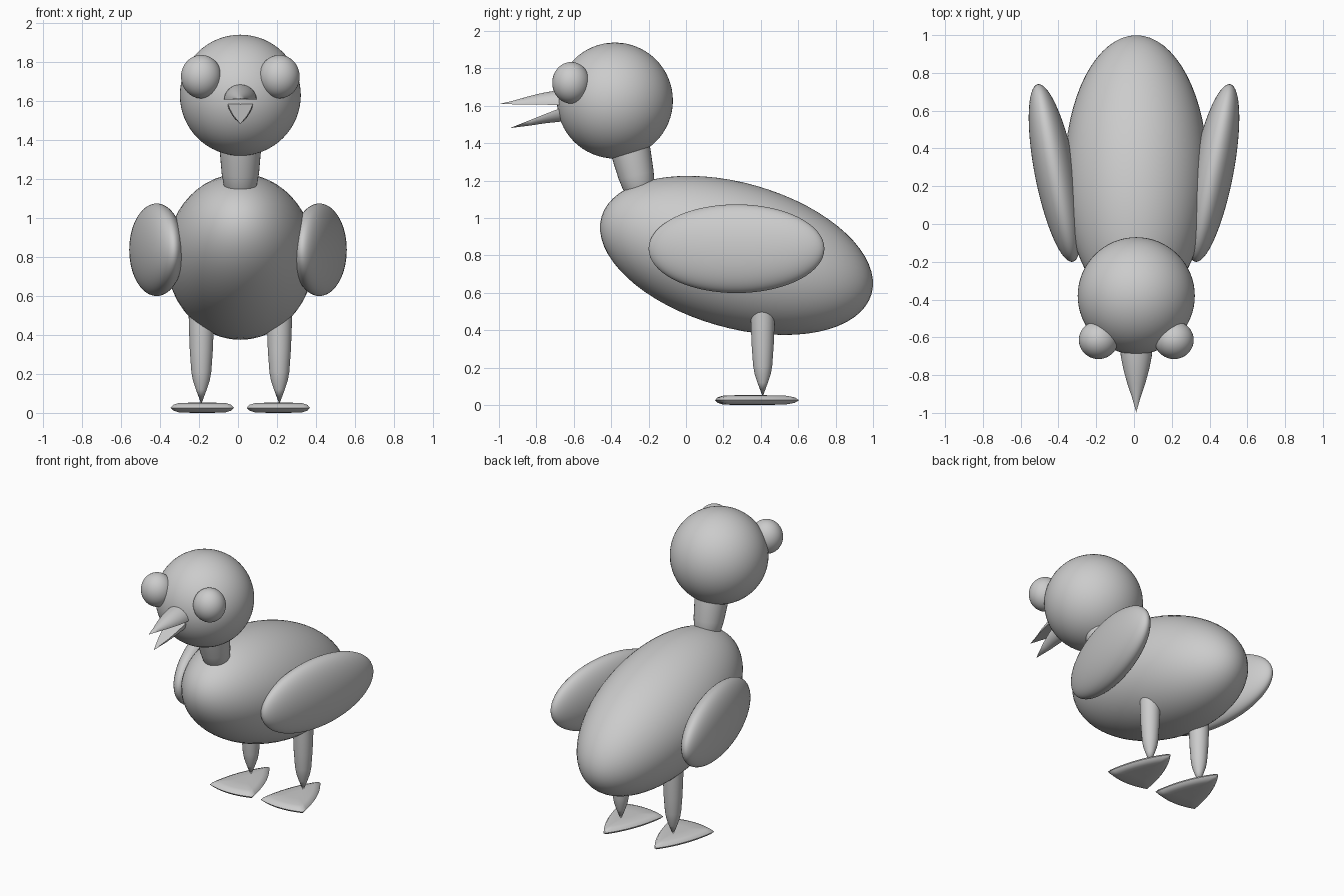
import bpy, bmesh, math
from mathutils import Vector

if "Cube" in bpy.data.objects:
    bpy.data.objects.remove(bpy.data.objects["Cube"])

CX = 0.012  # centre line of head, body and legs


def ellipsoid(name, loc, radii, rot=(0, 0, 0)):
    bpy.ops.mesh.primitive_uv_sphere_add(segments=64, ring_count=32, location=loc, rotation=rot)
    ob = bpy.context.object
    ob.name = name
    ob.scale = radii
    bpy.ops.object.shade_smooth()
    return ob


def loft(name, rings, angle=40):
    """Skin a list of equal-length closed rings and cap both ends."""
    bm = bmesh.new()
    loops = [[bm.verts.new(p) for p in ring] for ring in rings]
    n = len(loops[0])
    for a, b in zip(loops, loops[1:]):
        for i in range(n):
            j = (i + 1) % n
            bm.faces.new((a[i], a[j], b[j], b[i]))
    bm.faces.new(loops[0][::-1])
    bm.faces.new(loops[-1])
    bmesh.ops.remove_doubles(bm, verts=bm.verts, dist=0.0001)
    bmesh.ops.recalc_face_normals(bm, faces=bm.faces)
    me = bpy.data.meshes.new(name)
    bm.to_mesh(me)
    bm.free()
    ob = bpy.data.objects.new(name, me)
    bpy.context.collection.objects.link(ob)
    bpy.ops.object.select_all(action='DESELECT')
    bpy.context.view_layer.objects.active = ob
    ob.select_set(True)
    bpy.ops.object.shade_smooth_by_angle(angle=math.radians(angle))
    return ob


def turned(name, start, direction, profile, n=32):
    """Round tapered limb: profile is (distance along axis, radius)."""
    q = Vector((0, 0, 1)).rotation_difference(Vector(direction))
    rings = [[Vector(start) + q @ Vector((r * math.cos(k * math.tau / n),
                                          r * math.sin(k * math.tau / n), d))
              for k in range(n)] for d, r in profile]
    return loft(name, rings)


def beak(name, sections, up):
    """Half cone: sections are (y, z of flat side, half width, height)."""
    n = 16
    rings = [[(CX + w * math.cos(math.pi * k / n), y, z + up * h * math.sin(math.pi * k / n))
              for k in range(n + 1)] for y, z, w, h in sections]
    return loft(name, rings)


def foot(name, x, y):
    """Flat triangular web with bulging edges, heel at the back."""
    corners = [Vector((0, 0.194)), Vector((-0.162, -0.225)), Vector((0.162, -0.225))]
    mid = sum(corners, Vector((0, 0))) / 3
    outline = []
    for i in range(3):
        a, b = corners[i], corners[(i + 1) % 3]
        out = ((a + b) / 2 - mid).normalized()
        for k in range(12):
            t = k / 12
            outline.append(a.lerp(b, t) + out * 0.03 * 4 * t * (1 - t))
    levels = [(0.3, 0), (0.75, 0.003), (0.92, 0.012), (1, 0.026),
              (0.92, 0.041), (0.75, 0.05), (0.3, 0.053)]
    rings = []
    for s, z in levels:
        pts = [mid + (p - mid) * s for p in outline]
        rings.append([(x + p.x, y + p.y, z) for p in pts])
    return loft(name, rings, 60)


# Body and head
ellipsoid("body", (CX, 0.27, 0.80), (0.38, 0.751, 0.387), (math.radians(-15.9), 0, 0))
ellipsoid("head", (CX, -0.38, 1.628), (0.31, 0.31, 0.31))

# Neck
turned("neck", (CX, -0.352, 1.6), (0, 0.225, -0.975),
       [(0, 0.115), (0.26, 0.106), (0.38, 0.096), (0.44, 0.086), (0.52, 0.05), (0.6, 0)])

# Open beak
beak("upper_beak", [(-0.55, 1.605, 0.09, 0.09), (-0.70, 1.605, 0.082, 0.076),
                    (-0.77, 1.606, 0.068, 0.062), (-0.84, 1.607, 0.049, 0.044),
                    (-0.92, 1.608, 0.022, 0.02), (-0.997, 1.61, 0, 0)], 1)
beak("lower_beak", [(-0.60, 1.615, 0.068, 0.085), (-0.68, 1.584, 0.064, 0.07),
                    (-0.75, 1.557, 0.054, 0.05), (-0.83, 1.525, 0.036, 0.03),
                    (-0.94, 1.481, 0, 0)], -1)

# Paired parts
for side, s in (("left", -1), ("right", 1)):
    ellipsoid(side + "_eye", (CX + s * 0.2, -0.614, 1.723), (0.104, 0.101, 0.111))
    ellipsoid(side + "_wing", (s * 0.417, 0.27, 0.836), (0.108, 0.479, 0.237),
              (0, 0, math.radians(-s * 11.1)))
    turned(side + "_leg", (CX + s * 0.2, 0.41, 0.62), (0, 0, -1),
           [(0, 0.066), (0.17, 0.064), (0.3, 0.059), (0.41, 0.051), (0.455, 0.043),
            (0.5, 0.028), (0.575, 0)])
    foot(side + "_foot", CX + s * 0.195, 0.41)
